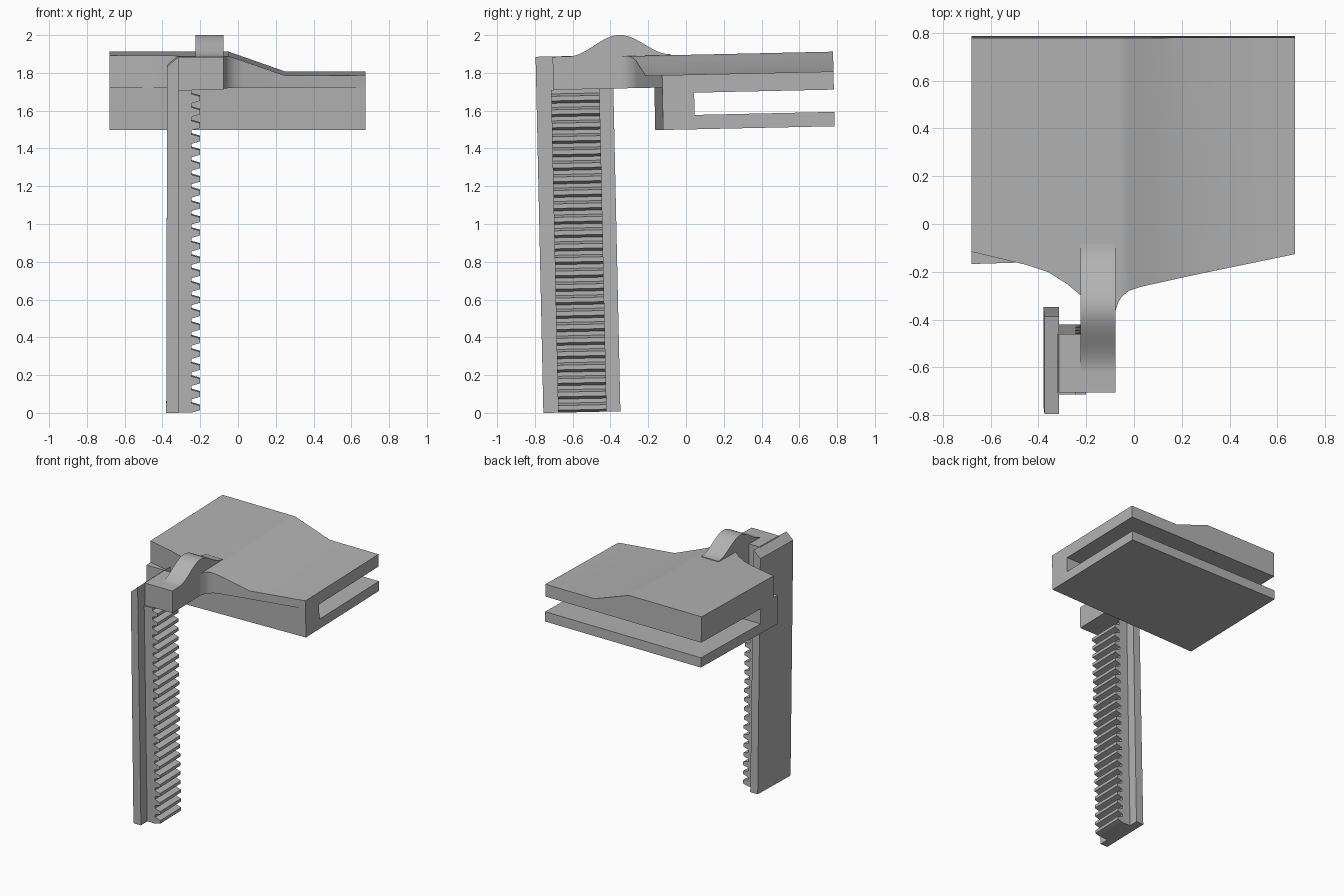
import bpy, bmesh, math
from mathutils import Matrix

cube = bpy.data.objects.get("Cube")
if cube:
    bpy.data.objects.remove(cube)

grey = bpy.data.materials.new("plain_grey")
grey.use_nodes = True
colour = (0.45, 0.45, 0.45, 1)
grey.diffuse_color = colour
grey.node_tree.nodes["Principled BSDF"].inputs["Base Color"].default_value = colour

# The whole part leans slightly about x
LEAN = Matrix.Rotation(math.radians(1.25), 4, 'X')
parts = []


def loft(name, rings):
    """Skin a row of matching closed rings and cap both ends."""
    bm = bmesh.new()
    rows = [[bm.verts.new(p) for p in ring] for ring in rings]
    n = len(rows[0])
    for a, b in zip(rows, rows[1:]):
        for i in range(n):
            j = (i + 1) % n
            bm.faces.new((a[i], a[j], b[j], b[i]))
    bm.faces.new(rows[0][::-1])
    bm.faces.new(rows[-1])
    bmesh.ops.recalc_face_normals(bm, faces=bm.faces)
    mesh = bpy.data.meshes.new(name)
    bm.to_mesh(mesh)
    bm.free()
    mesh.transform(LEAN)
    mesh.materials.append(grey)
    obj = bpy.data.objects.new(name, mesh)
    bpy.context.collection.objects.link(obj)
    parts.append(obj)


def along_x(name, profile, x0, x1):
    loft(name, [[(x, y, z) for y, z in profile] for x in (x0, x1)])


def along_y(name, profile, y0, y1):
    loft(name, [[(x, y, z) for x, z in profile] for y in (y0, y1)])


BACK, FLOOR, LEDGE, TOP = 0.82, 1.5, 1.725, 1.9

# Slotted lower clamp, with a slightly skewed front face
def clamp_ring(x, front):
    pts = [(front, FLOOR), (BACK, FLOOR), (BACK, 1.576), (0.08, 1.576),
           (0.08, 1.694), (BACK, 1.694), (BACK, LEDGE), (front, LEDGE)]
    return [(x, y, z) for y, z in pts]

loft("slotted_clamp", [clamp_ring(-0.68, -0.13), clamp_ring(0.675, -0.088)])

# Top plate: steps down across x, front edge flares into the arm
def plate_top(x):
    t = min(max((x + 0.05) / 0.3, 0), 1)
    return 1.895 - 0.105 * t

front_edge = [(-0.68, -0.075), (-0.45, -0.13), (-0.36, -0.16), (-0.28, -0.21),
              (-0.22, -0.26), (-0.08, -0.33), (-0.065, -0.285), (-0.05, -0.262),
              (-0.02, -0.238), (0.03, -0.222), (0.25, -0.175), (0.675, -0.087)]
loft("top_plate", [[(x, y, LEDGE), (x, BACK, LEDGE),
                    (x, BACK, plate_top(x)), (x, y, plate_top(x))]
                   for x, y in front_edge])

# Arm with a rounded hump joining plate and rack
steps = 28
hump = [(-0.665, LEDGE), (-0.665, TOP)]
for i in range(steps + 1):
    a = math.pi * (2 * i / steps - 1)
    hump.append((-0.31 + 0.27 * a / math.pi, TOP + 0.054 * (1 + math.cos(a))))
hump.append((-0.04, LEDGE))
along_x("arched_arm", hump, -0.225, -0.077)

# Block tying the arm to the head of the rack
along_y("rack_head", [(-0.32, LEDGE), (-0.2, LEDGE), (-0.2, TOP), (-0.32, TOP)],
        -0.665, -0.42)

# Tall back plate with a sloped top edge
along_y("rack_back_plate", [(-0.38, 0.016), (-0.315, 0.016), (-0.315, 1.902),
                            (-0.375, 1.85)], -0.755, -0.347)

# Toothed rack
teeth, base = 24, 0.016
pitch = (LEDGE - base) / teeth
rack = [(-0.32, base)]
for i in range(teeth):
    z = base + i * pitch
    rack += [(-0.245, z), (-0.2, z + pitch * 0.18),
             (-0.2, z + pitch * 0.52), (-0.245, z + pitch * 0.7)]
rack += [(-0.245, LEDGE), (-0.32, LEDGE)]
along_y("toothed_rack", rack, -0.677, -0.42)

# Smooth the curves, keep edges sharp
bpy.ops.object.select_all(action='DESELECT')
for obj in parts:
    obj.select_set(True)
bpy.context.view_layer.objects.active = parts[0]
bpy.ops.object.shade_smooth_by_angle(angle=math.radians(25))
